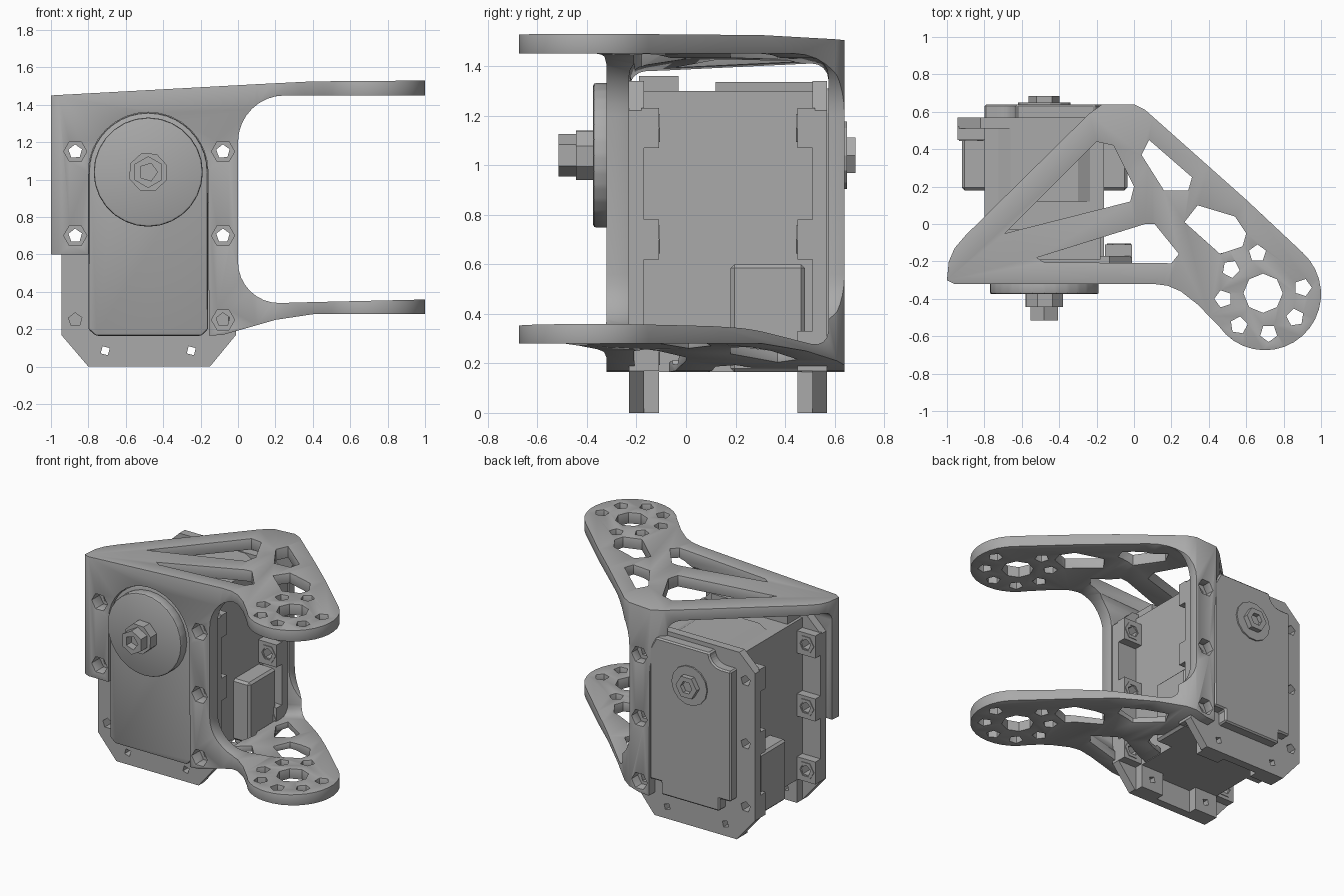
import bpy, bmesh
from math import cos, sin, pi, radians
from mathutils import Vector

if "Cube" in bpy.data.objects:
    bpy.data.objects.remove(bpy.data.objects["Cube"])

grey = bpy.data.materials.new("Plain grey")
grey.use_nodes = True
colour = (0.4, 0.4, 0.4, 1)
grey.diffuse_color = colour
grey.node_tree.nodes["Principled BSDF"].inputs["Base Color"].default_value = colour


def arc(cx, cy, r, start, end, n):
    angles = [radians(start + (end - start) * i / n) for i in range(n + 1)]
    return [(cx + r * cos(a), cy + r * sin(a)) for a in angles]


def disc(cx, cy, r, n=6, turn=0):
    return arc(cx, cy, r, turn, turn + 360, n)[:-1]


def rect(x0, x1, y0, y1):
    return [(x0, y0), (x1, y0), (x1, y1), (x0, y1)]


def prism(name, outlines, axis, lo, hi, bevel=0, segments=1):
    """Extrude outlines along y or z; optional bevel on every edge."""
    bm = bmesh.new()
    for pts in outlines:
        place = (lambda a, b: (a, lo, b)) if axis == "y" else (lambda a, b: (a, b, lo))
        face = bm.faces.new([bm.verts.new(place(a, b)) for a, b in pts])
        grown = bmesh.ops.extrude_face_region(bm, geom=[face])["geom"]
        step = Vector((0, hi - lo, 0)) if axis == "y" else Vector((0, 0, hi - lo))
        bmesh.ops.translate(bm, vec=step,
                            verts=[g for g in grown if isinstance(g, bmesh.types.BMVert)])
    bmesh.ops.recalc_face_normals(bm, faces=bm.faces)
    if bevel:
        bmesh.ops.bevel(bm, geom=bm.edges[:], offset=bevel, segments=segments,
                        profile=0.5, affect="EDGES")
    mesh = bpy.data.meshes.new(name)
    bm.to_mesh(mesh)
    bm.free()
    mesh.materials.append(grey)
    obj = bpy.data.objects.new(name, mesh)
    bpy.context.collection.objects.link(obj)
    return obj


def apply(obj, mod):
    bpy.context.view_layer.objects.active = obj
    bpy.ops.object.modifier_apply(modifier=mod.name)


def combine(obj, tool, operation="DIFFERENCE"):
    mod = obj.modifiers.new("cut", "BOOLEAN")
    mod.operation, mod.object, mod.solver = operation, tool, "EXACT"
    apply(obj, mod)
    bpy.data.objects.remove(tool)


def smooth(obj):
    bpy.ops.object.select_all(action="DESELECT")
    obj.select_set(True)
    bpy.context.view_layer.objects.active = obj
    bpy.ops.object.shade_smooth_by_angle(angle=radians(30))


# Shared layout
AX, AZ = -0.48, 1.04                    # motor shaft
LEFT, RIGHT = -0.8, -0.16               # motor case sides
screw_x, screw_z = (-0.87, -0.08), (0.25, 0.7, 1.15)
screws = [(x, z) for x in screw_x for z in screw_z]
foot_screws = [(-0.71, 0.085), (-0.25, 0.085)]

# Bracket: side profile of the fork, trimmed to its plan outline
fork = [(-1, 1.45), (-1, 0.6), (LEFT, 0.6)]
fork += arc(AX, AZ, 0.32, 180, 0, 16)
fork += [(-0.155, 0.165), (-0.08, 0.17), (0.2, 0.25), (0.4, 0.28), (1.05, 0.28),
         (1.05, 0.36), (0.4, 0.345)]
fork += arc(0.22, 0.56, 0.22, 270, 180, 8)
fork += arc(0.25, 1.2, 0.25, 180, 90, 8)
fork += [(1.05, 1.45), (1.05, 1.53), (0.4, 1.525), (0.1, 1.51)]
bracket = prism("fork_bracket", [fork], "y", -1, 1)

plan = [(0.1, -0.32), (-0.96, -0.32), (-1, -0.3), (-0.99, -0.2), (-0.96, -0.13), (-0.9, -0.06),
        (-0.24, 0.59), (-0.17, 0.64), (0, 0.64), (0.06, 0.61), (0.6, 0.13)]
plan += arc(0.7, -0.375, 0.3, 48, -145, 18)
plan += [(0.34, -0.43), (0.25, -0.36), (0.18, -0.33)]
combine(bracket, prism("plan", [plan], "z", -1, 3), "INTERSECT")

# Hollow between the front and rear walls
inside = [(-1.5, 1.355), (-1.5, 0), (-0.3, 0.17), (0.45, 0.34), (1.5, 0.4), (1.5, 1.44), (0.3, 1.44)]
combine(bracket, prism("hollow", [inside], "y", -0.23, 0.575, 0.07, 4))

# Windows and hub holes through both arms
windows = [
    [(-0.69, -0.05), (-0.2, 0.44), (-0.11, 0.42), (0, 0.2), (-0.02, 0.12)],
    [(-0.52, -0.18), (-0.48, -0.205), (0.2, -0.21), (0.24, -0.16), (0.11, 0), (0.06, 0)],
    [(0.04, 0.37), (0.08, 0.45), (0.31, 0.25), (0.29, 0.18), (0.16, 0.18)],
    [(0.27, 0.01), (0.34, 0.1), (0.54, 0.04), (0.6, -0.05), (0.58, -0.12), (0.46, -0.16)],
    disc(0.69, -0.37, 0.105, 8),
]
for k in range(8):
    if k != 1:
        a = radians(8 + 45 * k)
        windows.append(disc(0.69 + 0.215 * cos(a), -0.37 + 0.215 * sin(a), 0.048, 5, 45 * k))
combine(bracket, prism("windows", windows, "z", -1, 3))
combine(bracket, prism("screw_holes", [disc(x, z, 0.062) for x, z in screws], "y", -1, 1))
edge = bracket.modifiers.new("soft_edge", "BEVEL")
edge.width, edge.segments, edge.angle_limit = 0.012, 2, radians(50)
apply(bracket, edge)
smooth(bracket)

# Motor case with a raised front shoulder
prism("motor_case", [rect(LEFT, RIGHT, 0.165, 1.3)], "y", -0.2, 0.54)
prism("case_shoulder", [rect(LEFT + 0.02, RIGHT - 0.02, 1.2, 1.36)], "y", -0.19, -0.03)
prism("case_crown", [[(-0.76, 1.28), (-0.2, 1.28), (-0.3, 1.335), (-0.66, 1.335)]], "y", 0.12, 0.56)
prism("cable_block", [rect(-0.92, -0.035, 0.165, 0.6)], "y", 0.18, 0.48, 0.015)

# Mounting flanges with screw bosses, front and rear
flange = [(-0.8, 0), (-0.15, 0), (-0.01, 0.17), (-0.01, 1.22), (-0.13, 1.34),
          (-0.82, 1.34), (-0.945, 1.22), (-0.945, 0.17)]
bosses = [rect(x - 0.075, x + 0.07, z - 0.08, z + 0.08) for x, z in screws]
bosses += [rect(x - 0.09, x + 0.09, 0, 0.17) for x, z in foot_screws]
for side, y0, y1, b0, b1 in (("front", -0.23, -0.17, -0.18, -0.11), ("rear", 0.51, 0.57, 0.45, 0.52)):
    plate = prism(side + "_flange", [flange], "y", y0, y1)
    combine(plate, prism("bosses", bosses, "y", b0, b1), "UNION")
    holes = [disc(x, z, 0.038, 5, 20) for x, z in screws]
    holes += [disc(x, z, 0.028, 4, 30) for x, z in foot_screws]
    combine(plate, prism("holes", holes, "y", -1, 1))

# Nut seats on the inner side of the bosses
for side, y0, y1 in (("front", -0.115, -0.105), ("rear", 0.445, 0.455)):
    rims = prism(side + "_nut_rims", [disc(x, z, 0.065) for x, z in screws], "y", y0, y1)
    combine(rims, prism("bore", [disc(x, z, 0.045) for x, z in screws], "y", -1, 1))

# Front cover, arched around the shaft
cover = [(LEFT, 0.2), (LEFT + 0.04, 0.165), (RIGHT - 0.035, 0.165), (RIGHT, 0.2)]
cover += arc(AX, AZ, 0.318, 0, 180, 20)
smooth(prism("front_cover", [cover], "y", -0.305, -0.22, 0.012, 2))

# Rear cover with notched corners
n = 0.09
rear = [(LEFT, 0.2 + n), (LEFT + n, 0.2 + n), (LEFT + n, 0.2), (RIGHT - n, 0.2), (RIGHT - n, 0.2 + n),
        (RIGHT, 0.2 + n), (RIGHT, 1.22), (RIGHT - 0.05, 1.31), (LEFT + 0.17, 1.31)]
rear += arc(LEFT + 0.08, 1.31, 0.09, 0, -90, 4)[1:] + [(LEFT, 1.22)]
prism("rear_cover", [rear], "y", 0.56, 0.64, 0.01)

# Output horn and its hollow hex screw
smooth(prism("output_horn", [disc(AX, AZ, 0.292, 28)], "y", -0.375, -0.3, 0.012, 2))
prism("screw_collar", [disc(AX, AZ, 0.107, 8, 20)], "y", -0.445, -0.37)
screw = prism("horn_screw", [disc(AX, AZ, 0.085, 6, 30)], "y", -0.515, -0.43)
combine(screw, prism("socket", [disc(AX, AZ, 0.05, 5)], "y", -0.6, -0.46))

# Rear pivot: low ring and hex screw
prism("rear_pivot", [disc(AX, AZ, 0.14, 14)], "y", 0.63, 0.65)
pivot = prism("rear_screw", [disc(AX, AZ, 0.083)], "y", 0.64, 0.685)
combine(pivot, prism("socket", [disc(AX, AZ, 0.045)], "y", 0.655, 0.8))
